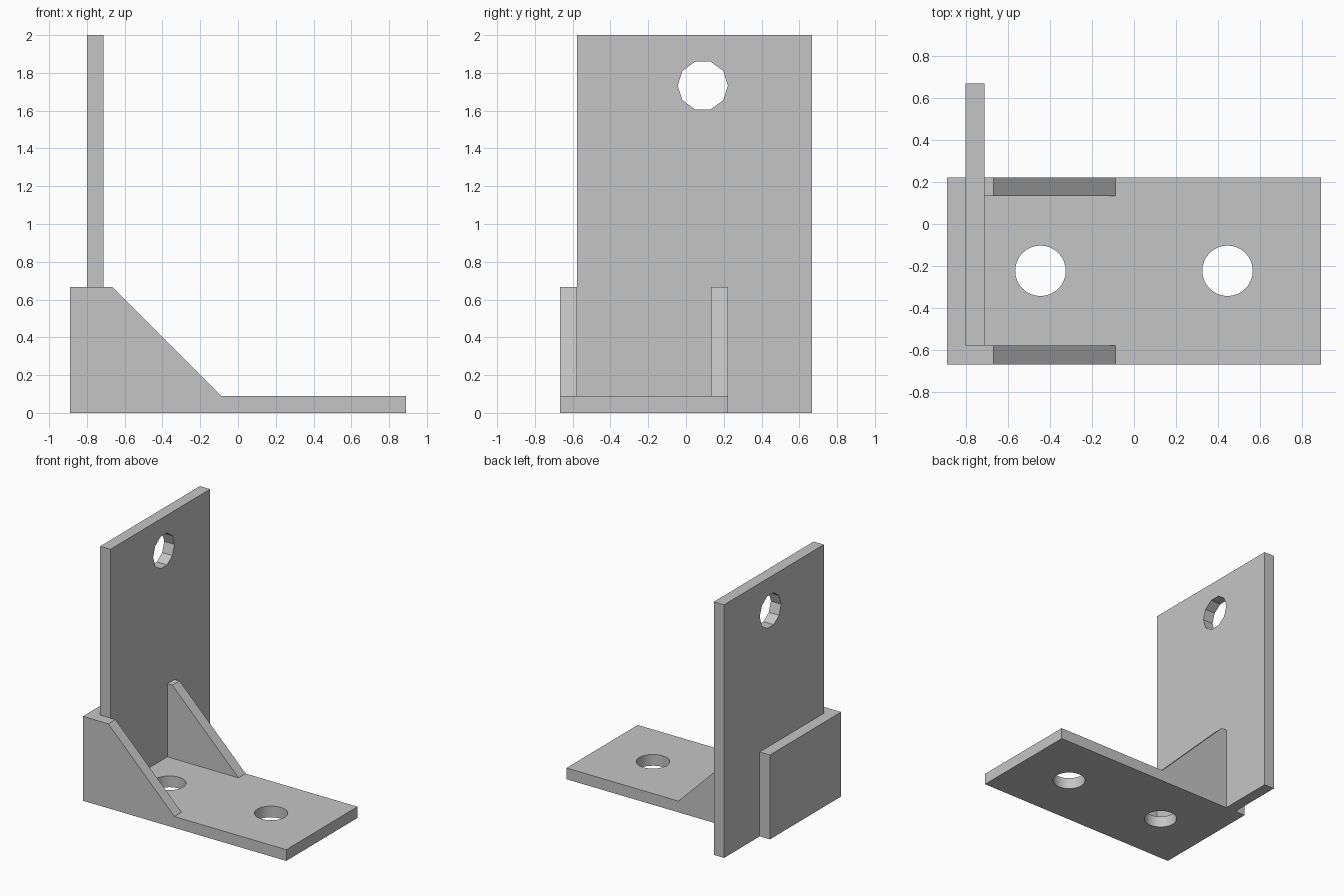
import bpy
import bmesh
import math
from mathutils import Vector

cube = bpy.data.objects.get("Cube")
if cube:
    bpy.data.objects.remove(cube, do_unlink=True)

T = 0.089                      # sheet thickness
LEFT, RIGHT = -0.889, 0.889    # base ends
FRONT, BACK = -0.667, 0.222    # base sides
PLATE_X = LEFT + T             # rear face of the upright plate
TOP = 0.667                    # height of the side walls

steel = bpy.data.materials.new("plain grey")
grey = (0.56, 0.56, 0.56, 1.0)
steel.diffuse_color = grey
steel.use_nodes = True
steel.node_tree.nodes["Principled BSDF"].inputs["Base Color"].default_value = grey


def prism(name, outline, direction):
    """Extrude a flat outline along a direction."""
    bm = bmesh.new()
    face = bm.faces.new([bm.verts.new(p) for p in outline])
    new = bmesh.ops.extrude_face_region(bm, geom=[face])["geom"]
    verts = [v for v in new if isinstance(v, bmesh.types.BMVert)]
    bmesh.ops.translate(bm, verts=verts, vec=Vector(direction))
    bmesh.ops.recalc_face_normals(bm, faces=bm.faces)
    mesh = bpy.data.meshes.new(name)
    bm.to_mesh(mesh)
    bm.free()
    mesh.materials.append(steel)
    obj = bpy.data.objects.new(name, mesh)
    bpy.context.collection.objects.link(obj)
    return obj


def drill(obj, name, centre, radius, sides, axis):
    """Cut a round hole through a part."""
    turn = (0, math.pi / 2, 0) if axis == "X" else (0, 0, 0)
    bpy.ops.mesh.primitive_cylinder_add(vertices=sides, radius=radius, depth=0.4,
                                        location=centre, rotation=turn)
    cutter = bpy.context.object
    cutter.name = name
    cutter.data.materials.append(steel)
    bpy.context.view_layer.update()
    mod = obj.modifiers.new(name, "BOOLEAN")
    mod.operation = "DIFFERENCE"
    mod.solver = "EXACT"
    mod.object = cutter
    bpy.ops.object.select_all(action="DESELECT")
    bpy.context.view_layer.objects.active = obj
    obj.select_set(True)
    bpy.ops.object.modifier_apply(modifier=mod.name)
    bpy.data.objects.remove(cutter, do_unlink=True)


# Base with two round bolt holes
base = prism("base_plate", [(LEFT, FRONT, 0), (RIGHT, FRONT, 0),
                            (RIGHT, BACK, 0), (LEFT, BACK, 0)], (0, 0, T))
for side in (-1, 1):
    drill(base, "bolt_hole", (side * RIGHT / 2, (FRONT + BACK) / 2, T / 2), 0.12, 32, "Z")
bpy.ops.object.shade_smooth_by_angle(angle=math.radians(20))

# Upright plate, resting on the base and reaching the ground behind it
inner = FRONT + T
profile = [(inner, T), (BACK, T), (BACK, 0), (-FRONT, 0), (-FRONT, 2), (inner, 2)]
upright = prism("upright_plate", [(PLATE_X, y, z) for y, z in profile], (T, 0, 0))
drill(upright, "upright_hole", (PLATE_X + T / 2, 0.089, 1.733), 0.133, 10, "X")

# Low wall closing the bracket behind the upright
prism("end_wall", [(LEFT, inner, T), (LEFT, BACK, T),
                   (LEFT, BACK, TOP), (LEFT, inner, TOP)], (T, 0, 0))

# Sloping gussets on both sides
for name, start, y in (("front_gusset", LEFT, FRONT),
                       ("back_gusset", PLATE_X + T, BACK - T)):
    shape = [(start, T), (-T, T), (-TOP, TOP), (start, TOP)]
    prism(name, [(x, y, z) for x, z in shape], (0, T, 0))
